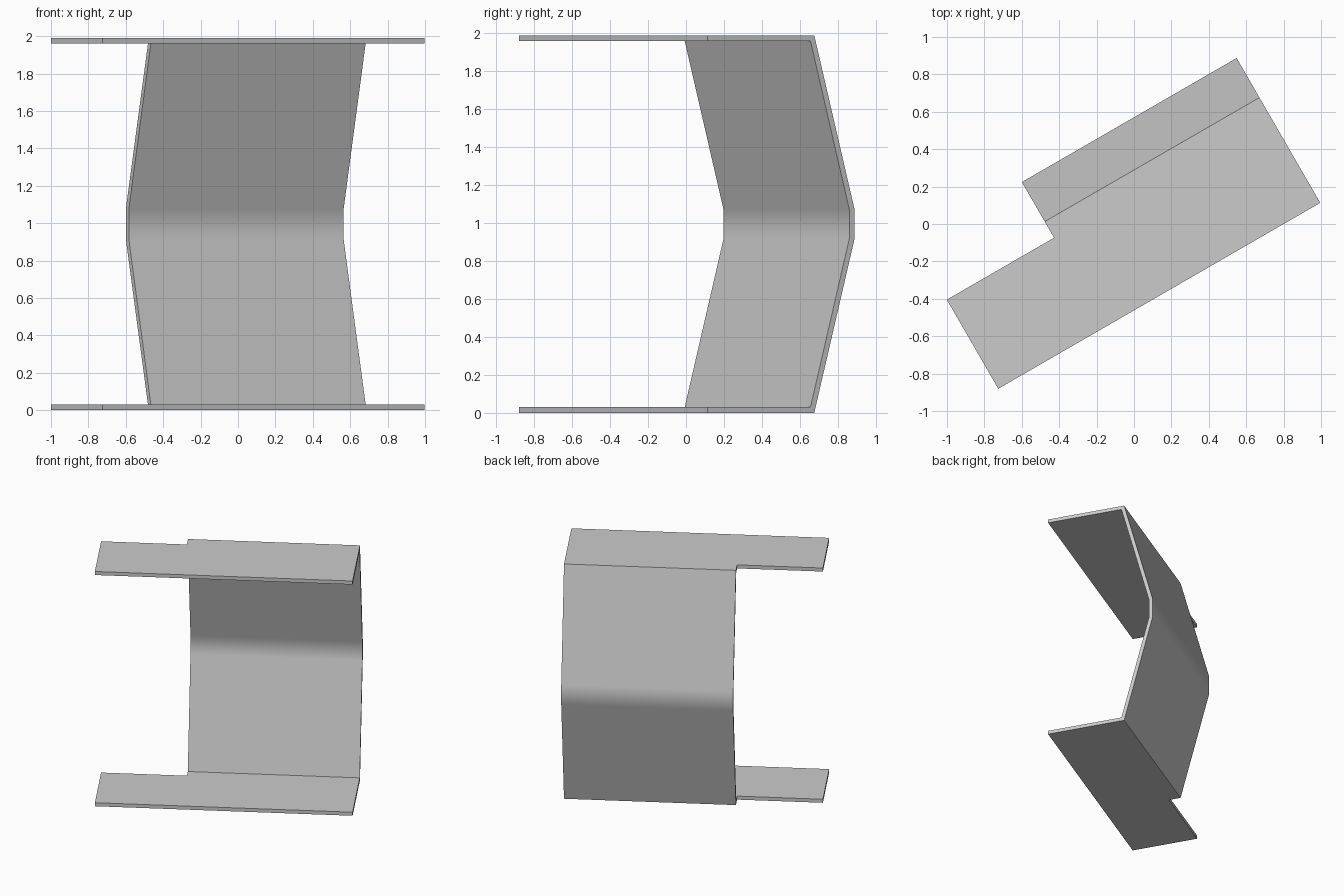
import bpy, bmesh, math
from mathutils import Matrix

cube = bpy.data.objects.get("Cube")
if cube:
    bpy.data.objects.remove(cube, do_unlink=True)

HEIGHT = 1.99
LEFT, RIGHT, TAB = 0.919, -0.407, -1.069   # stations along the bracket

# One flat grey
grey = bpy.data.materials.new("plain grey")
grey.use_nodes = True
colour = (0.6, 0.6, 0.6, 1)
grey.diffuse_color = colour
grey.node_tree.nodes["Principled BSDF"].inputs["Base Color"].default_value = colour


def mirrored(half):
    """Complete a (depth, height) half profile up to the top plate."""
    return half + [(d, HEIGHT - z) for d, z in reversed(half)]


# Sheet cross-section: bottom plate, bent back wall, top plate
outer = mirrored([(-0.4, 0), (0.15, 0), (0.25, 0), (0.494, 0.913)])
inner = mirrored([(-0.4, 0.03), (0.15, 0.03), (0.227, 0.03), (0.463, 0.917)])
loop = outer + inner[::-1]
count = len(loop)

bm = bmesh.new()
rings = [[bm.verts.new((u, d, z)) for d, z in loop] for u in (RIGHT, LEFT)]
for i in range(count):
    j = (i + 1) % count
    bm.faces.new((rings[0][i], rings[0][j], rings[1][j], rings[1][i]))

# End caps, one quad per segment of the sheet
caps = [[bm.faces.new((r[i], r[i + 1], r[count - 2 - i], r[count - 1 - i]))
         for i in range(len(outer) - 1)] for r in rings]

# Tabs: the front strip of both plates runs on past the wall
tabs = bmesh.ops.extrude_discrete_faces(bm, faces=[caps[0][0], caps[0][-1]])["faces"]
for face in tabs:
    bmesh.ops.translate(bm, verts=face.verts, vec=(TAB - RIGHT, 0, 0))

bmesh.ops.recalc_face_normals(bm, faces=bm.faces)
bm.transform(Matrix.Rotation(math.radians(30), 4, "Z"))
mesh = bpy.data.meshes.new("bent_bracket")
bm.to_mesh(mesh)
bm.free()
mesh.materials.append(grey)
bracket = bpy.data.objects.new("bent_bracket", mesh)
bpy.context.collection.objects.link(bracket)

# Soft bend in the wall, crisp plate edges
bpy.ops.object.select_all(action="DESELECT")
bracket.select_set(True)
bpy.context.view_layer.objects.active = bracket
bpy.ops.object.shade_smooth_by_angle(angle=math.radians(30))
weighted = bracket.modifiers.new("flat wall shading", "WEIGHTED_NORMAL")
weighted.keep_sharp = True
weighted.weight = 100
